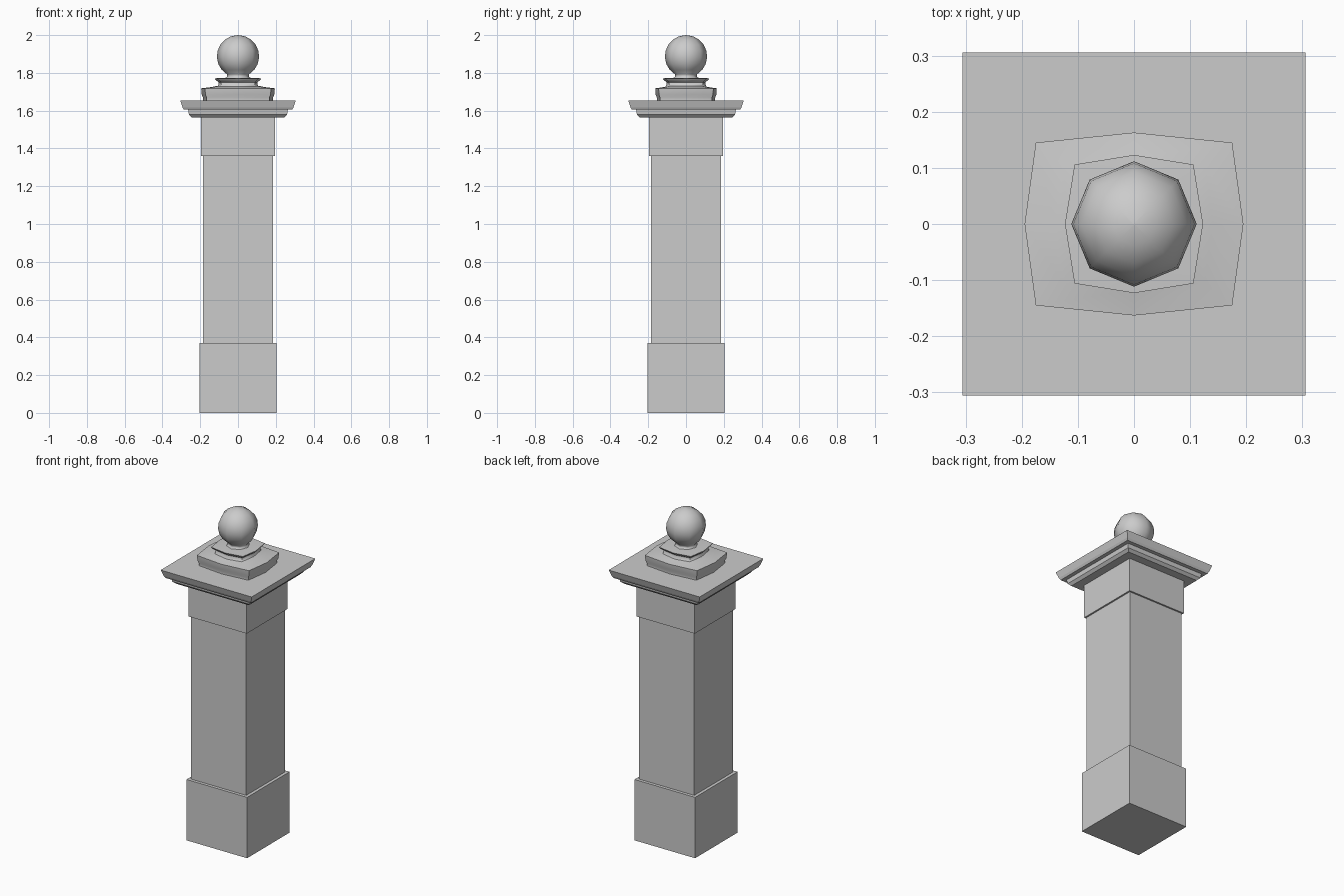
import bpy, bmesh, math

if "Cube" in bpy.data.objects:
    bpy.data.objects.remove(bpy.data.objects["Cube"])


def loft(name, rings, smooth=None):
    """Skin a stack of equal-length point rings and cap both ends."""
    bm = bmesh.new()
    loops = [[bm.verts.new(p) for p in ring] for ring in rings]
    n = len(loops[0])
    for a, b in zip(loops, loops[1:]):
        for i in range(n):
            j = (i + 1) % n
            bm.faces.new((a[i], a[j], b[j], b[i]))
    bm.faces.new(loops[0][::-1])
    bm.faces.new(loops[-1])
    bmesh.ops.recalc_face_normals(bm, faces=bm.faces)
    mesh = bpy.data.meshes.new(name)
    bm.to_mesh(mesh)
    bm.free()
    obj = bpy.data.objects.new(name, mesh)
    bpy.context.collection.objects.link(obj)
    if smooth:
        bpy.ops.object.select_all(action='DESELECT')
        obj.select_set(True)
        bpy.context.view_layer.objects.active = obj
        bpy.ops.object.shade_smooth_by_angle(angle=math.radians(smooth))
    return obj


def square(z, r):
    return [(-r, -r, z), (r, -r, z), (r, r, z), (-r, r, z)]


def bowed(z, ax, ay, cx, cy):
    """Eight-point ring: side midpoints at ax/ay, corners at cx/cy."""
    return [(ax, 0, z), (cx, cy, z), (0, ay, z), (-cx, cy, z),
            (-ax, 0, z), (-cx, -cy, z), (0, -ay, z), (cx, -cy, z)]


def block(name, z0, z1, r):
    return loft(name, [square(z0, r), square(z1, r)])


# Square pier
block("base", 0, 0.37, 0.204)
block("shaft", 0.37, 1.36, 0.185)
block("neck_block", 1.36, 1.565, 0.195)

# Stepped, flaring cap slab
cap = [(1.565, .245), (1.58, .26), (1.605, .264), (1.605, .287),
       (1.618, .294), (1.655, .306)]
loft("cap_slab", [square(z, r) for z, r in cap])

# Bowed plinth on the cap
plinth = [(1.655, 0.95), (1.67, 0.95), (1.685, 0.985), (1.718, 1.0),
          (1.725, 0.72), (1.73, 0.6)]
loft("finial_plinth",
     [bowed(z, .195 * s, .163 * s, .175 * s, .145 * s) for z, s in plinth], 60)

# Waisted collar under the ball
collar = [(1.715, 0.96), (1.73, 0.86), (1.75, 0.83), (1.762, 0.96),
          (1.771, 1.0), (1.774, 0.6)]
loft("finial_collar",
     [bowed(z, .123 * s, .123 * s, .106 * s, .106 * s) for z, s in collar], 60)


# Eight-sided neck and ball
def octagon(z, r):
    c = r * math.sqrt(0.5)
    return bowed(z, r, r, c, c)


stem = [(1.77, .07), (1.78, .058), (1.795, .056)]
R, ZC, N = 0.112, 1.888, 9
ball = []
for i in range(N):
    a = math.radians(-58 + (146 * i / (N - 1)))
    ball.append((ZC + R * math.sin(a), R * math.cos(a)))
ball[-1] = (2.0, 0.002)
loft("finial_ball", [octagon(z, r) for z, r in stem[:2] + ball], 60)
